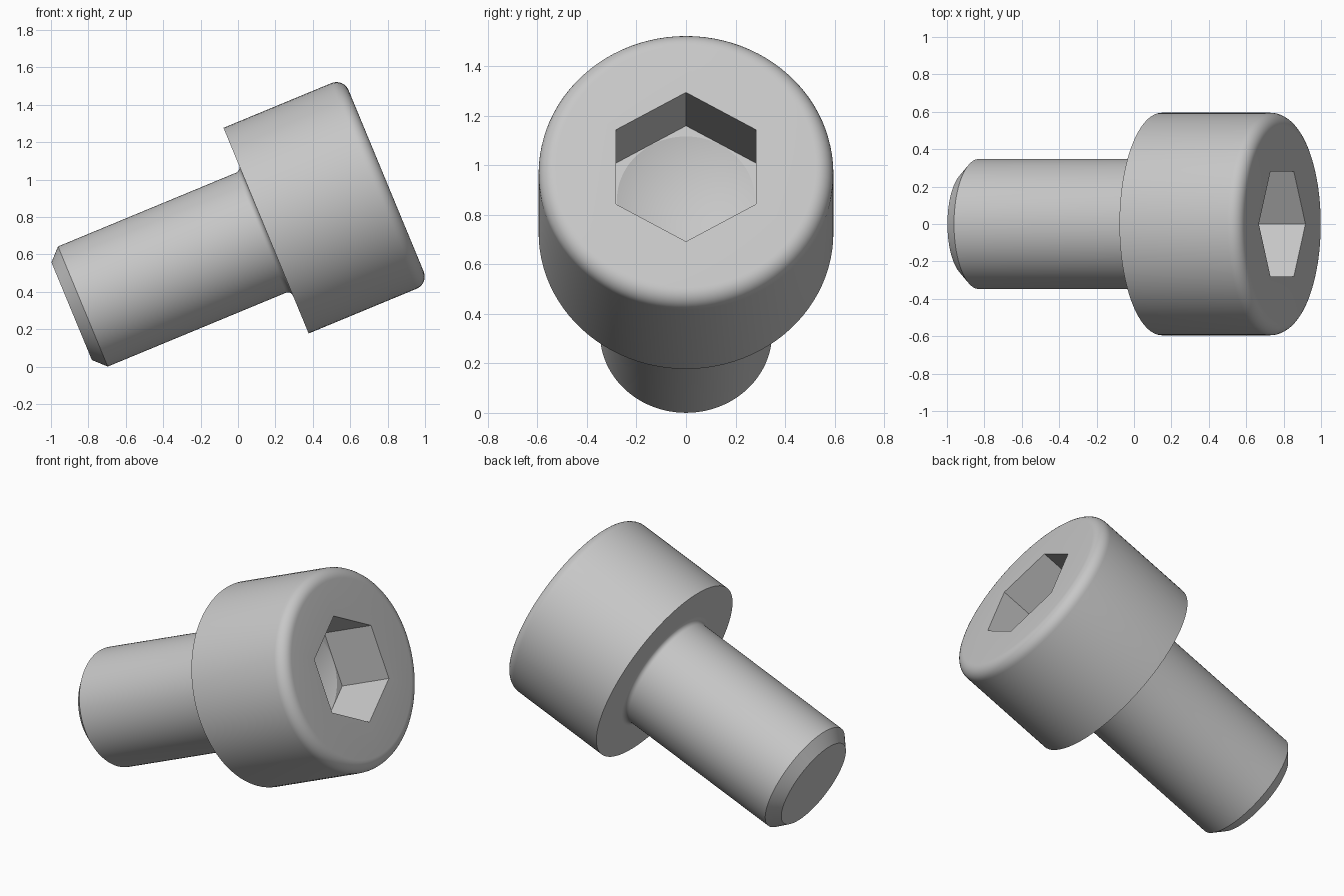
import bpy, bmesh
from math import pi, sin, cos, radians
from mathutils import Matrix

cube = bpy.data.objects.get("Cube")
if cube:
    bpy.data.objects.remove(cube, do_unlink=True)

SEG = 96
HEAD_R, HEAD_H, EDGE = 0.595, 0.695, 0.07
SHANK_R, SHANK_L, CHAMFER, NECK = 0.3475, 1.125, 0.065, 0.03
HEX_IN, SOCKET_D, DRILL_D = 0.282, 0.352, 0.12

steel = bpy.data.materials.new("grey steel")
steel.use_nodes = True
colour = (0.57, 0.57, 0.57, 1)
steel.diffuse_color = colour
steel.node_tree.nodes["Principled BSDF"].inputs["Base Color"].default_value = colour

# The screw lies tilted, with its axis rising toward +x
place = Matrix.Translation((0.15, 0, 0.727)) @ Matrix.Rotation(radians(67.5), 4, 'Y')


def hexagon(a):
    return HEX_IN / cos(a % (pi / 3) - pi / 6)


def lathe(name, rings, cap=False, tip=None):
    """Join rings of (radius or radius function, height) around the screw axis."""
    bm = bmesh.new()
    loops = []
    for r, h in rings:
        loop = []
        for i in range(SEG):
            a = 2 * pi * i / SEG
            rad = r(a) if callable(r) else r
            loop.append(bm.verts.new((rad * cos(a), rad * sin(a), h)))
        loops.append(loop)
    for lo, hi in zip(loops, loops[1:]):
        for i in range(SEG):
            j = (i + 1) % SEG
            bm.faces.new((lo[i], lo[j], hi[j], hi[i]))
    if cap:
        bm.faces.new(loops[0][::-1])
    if tip is not None:
        apex = bm.verts.new((0, 0, tip))
        for i in range(SEG):
            bm.faces.new((loops[-1][i], loops[-1][(i + 1) % SEG], apex))
    bm.transform(place)
    mesh = bpy.data.meshes.new(name)
    bm.to_mesh(mesh)
    bm.free()
    mesh.materials.append(steel)
    obj = bpy.data.objects.new(name, mesh)
    bpy.context.collection.objects.link(obj)
    bpy.ops.object.select_all(action='DESELECT')
    obj.select_set(True)
    bpy.context.view_layer.objects.active = obj
    bpy.ops.object.shade_smooth_by_angle(angle=radians(20))
    return obj


quarter = [pi / 2 * k / 8 for k in range(9)]

# Head: underside, side, rounded rim, hexagonal socket with a drilled cone
floor = HEAD_H - SOCKET_D
head = [(SHANK_R + NECK, 0), (HEAD_R, 0)]
head += [(HEAD_R - EDGE + EDGE * cos(t), HEAD_H - EDGE + EDGE * sin(t)) for t in quarter]
head += [(hexagon, HEAD_H), (hexagon, floor), (HEX_IN - 0.003, floor)]
lathe("socket_head", head, tip=floor - DRILL_D)

# Shank: chamfered end, plain cylinder, small fillet under the head
shank = [(SHANK_R - CHAMFER, -SHANK_L), (SHANK_R, -SHANK_L + CHAMFER)]
shank += [(SHANK_R + NECK * (1 - cos(t)), NECK * (sin(t) - 1)) for t in quarter]
lathe("shank", shank, cap=True)
